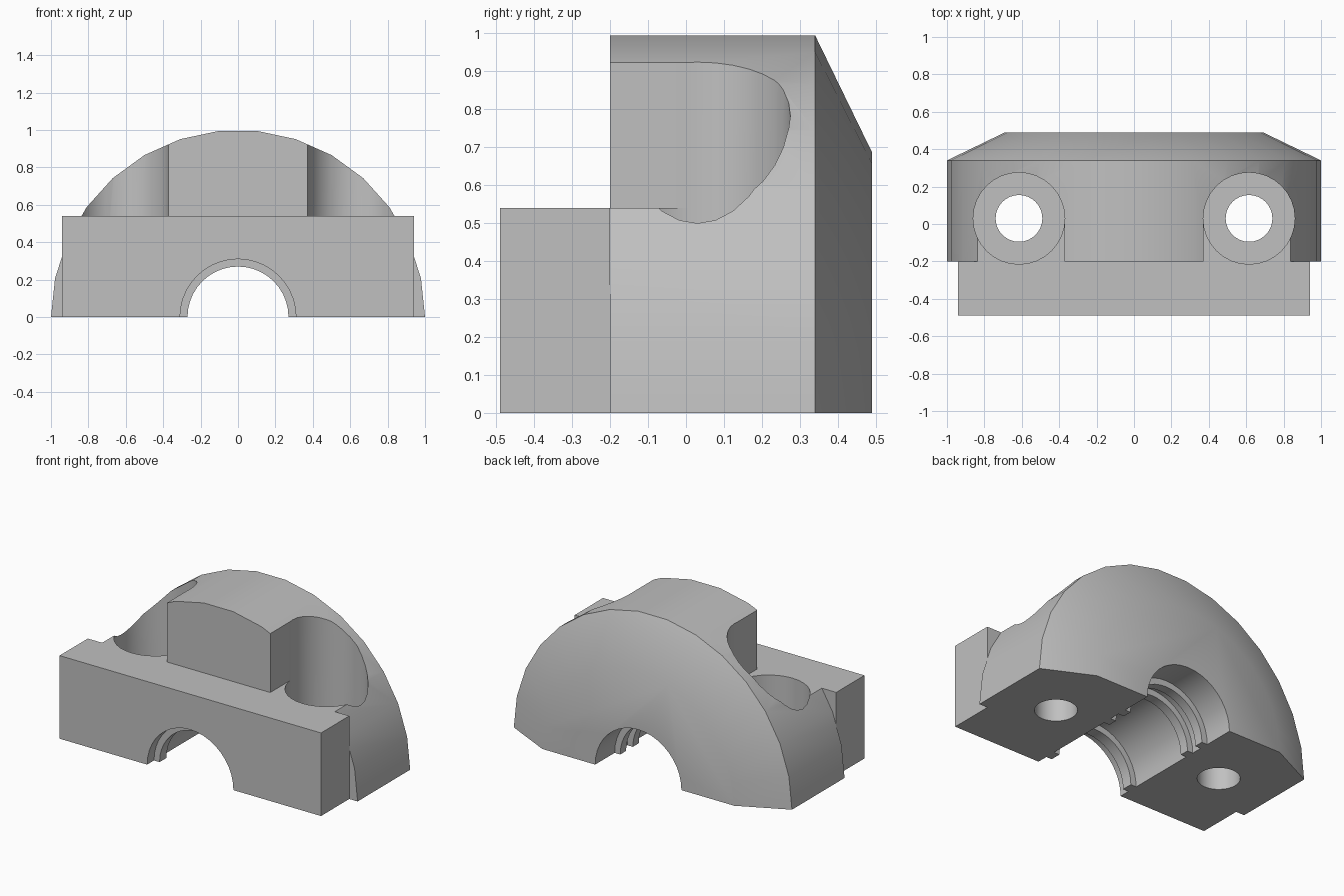
import bpy, bmesh
from math import sin, cos, pi, radians

cube = bpy.data.objects.get("Cube")
if cube:
    bpy.data.objects.remove(cube, do_unlink=True)

metal = bpy.data.materials.new("grey_metal")
metal.use_nodes = True
grey = (0.53, 0.53, 0.53, 1)
metal.diffuse_color = grey
metal.node_tree.nodes["Principled BSDF"].inputs["Base Color"].default_value = grey


def add_object(name, bm):
    bmesh.ops.recalc_face_normals(bm, faces=bm.faces[:])
    mesh = bpy.data.meshes.new(name)
    bm.to_mesh(mesh)
    bm.free()
    mesh.materials.append(metal)
    obj = bpy.data.objects.new(name, mesh)
    bpy.context.collection.objects.link(obj)
    return obj


def lathe(name, profile, steps, sweep):
    """Turn (y, radius) stations round the y axis, as a closed solid."""
    bm = bmesh.new()
    full = sweep > 1.5 * pi
    count = steps if full else steps + 1
    rings = [[bm.verts.new((r * cos(sweep * i / steps), y, r * sin(sweep * i / steps)))
              for i in range(count)] for y, r in profile]
    for a, b in zip(rings, rings[1:]):
        for i in range(steps):
            j = (i + 1) % count
            bm.faces.new((a[i], a[j], b[j], b[i]))
    bm.faces.new(rings[0])
    bm.faces.new(rings[-1])
    if not full:
        bm.faces.new([r[0] for r in rings] + [r[-1] for r in reversed(rings)])
    return add_object(name, bm)


def box(name, low, high):
    bm = bmesh.new()
    bmesh.ops.create_cube(bm, size=1)
    for v in bm.verts:
        v.co = [h if c > 0 else l for c, l, h in zip(v.co, low, high)]
    return add_object(name, bm)


def upright_cylinder(name, x, y, radius, bottom, top):
    bm = bmesh.new()
    bmesh.ops.create_cone(bm, cap_ends=True, segments=32, radius1=radius,
                          radius2=radius, depth=top - bottom)
    bmesh.ops.translate(bm, verts=bm.verts[:], vec=(x, y, (top + bottom) / 2))
    return add_object(name, bm)


def combine(target, tool, operation):
    mod = target.modifiers.new("combine", 'BOOLEAN')
    mod.operation = operation
    mod.solver = 'EXACT'
    mod.object = tool
    bpy.context.view_layer.objects.active = target
    bpy.ops.object.modifier_apply(modifier=mod.name)
    bpy.data.objects.remove(tool, do_unlink=True)


# Half-round body with a tapered back
cap = lathe("bearing_cap", [(-0.2, 1), (0.34, 1), (0.49, 0.69)], 15, pi)

# Open slots in front of the bolt pockets
for side in (-1, 1):
    xs = sorted((side * 0.372, side * 1.2))
    combine(cap, box("slot_cutter", (xs[0], -0.4, 0.54), (xs[1], 0.03, 1.2)), 'DIFFERENCE')

# Front block
combine(cap, box("front_block", (-0.94, -0.49, 0), (0.94, -0.2, 0.54)), 'UNION')

# Bolt pockets and bolt holes
for side in (-1, 1):
    x = side * 0.615
    combine(cap, upright_cylinder("pocket_cutter", x, 0.03, 0.245, 0.27, 1.3), 'DIFFERENCE')
    combine(cap, upright_cylinder("hole_cutter", x, 0.03, 0.125, -0.2, 0.5), 'DIFFERENCE')

# Shaft bore, with narrow ribs left standing inside
profile = [(-0.7, 0.31)]
for start, end in ((-0.42, -0.35), (0.1, 0.16), (0.23, 0.29)):
    profile += [(start, 0.31), (start, 0.27), (end, 0.27), (end, 0.31)]
profile.append((0.7, 0.31))
combine(cap, lathe("bore_cutter", profile, 40, 2 * pi), 'DIFFERENCE')

# Smooth curved walls, keep machined edges sharp
bpy.ops.object.select_all(action='DESELECT')
cap.select_set(True)
bpy.context.view_layer.objects.active = cap
bpy.ops.object.shade_smooth_by_angle(angle=radians(30))
